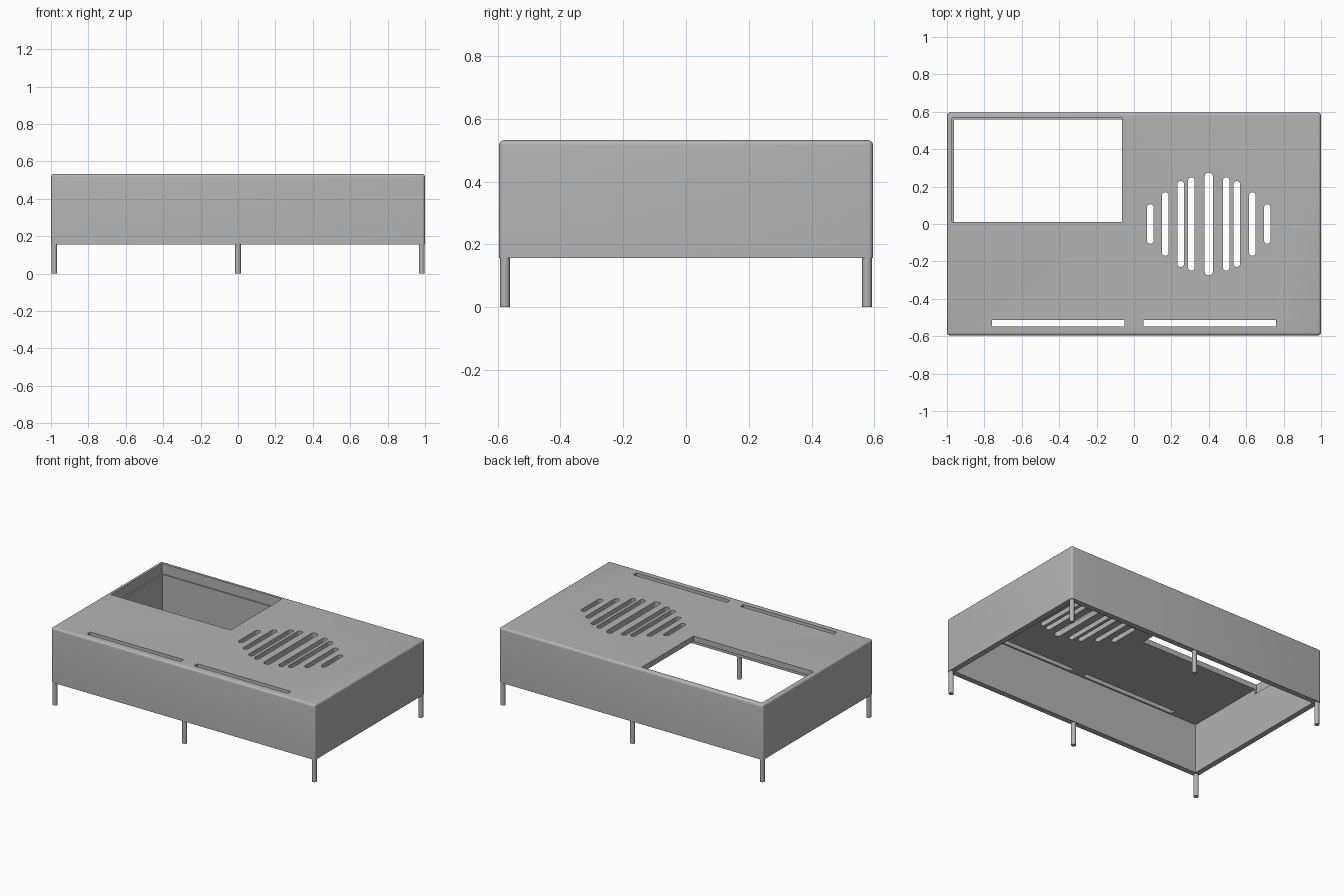
import bpy, bmesh, math
from mathutils import Matrix, Vector

if "Cube" in bpy.data.objects:
    bpy.data.objects.remove(bpy.data.objects["Cube"])

HALF_X, HALF_Y = 1.0, 0.596
BOTTOM, TOP = 0.156, 0.532
WALL, PLATE = 0.037, 0.037

grey = bpy.data.materials.new("plain grey")
grey.use_nodes = True
colour = (0.45, 0.45, 0.45, 1)
grey.diffuse_color = colour
grey.node_tree.nodes["Principled BSDF"].inputs["Base Color"].default_value = colour


def to_object(name, bm):
    mesh = bpy.data.meshes.new(name)
    bmesh.ops.recalc_face_normals(bm, faces=bm.faces)
    bm.to_mesh(mesh)
    bm.free()
    mesh.materials.append(grey)
    obj = bpy.data.objects.new(name, mesh)
    bpy.context.collection.objects.link(obj)
    return obj


def box(low, high):
    low, high = Vector(low), Vector(high)
    bm = bmesh.new()
    place = Matrix.Translation((low + high) / 2) @ Matrix.Diagonal((*(high - low), 1))
    bmesh.ops.create_cube(bm, size=1, matrix=place)
    return bm


def slot(x, half_length, width):
    """Upright prism with rounded ends, long along y."""
    bm = bmesh.new()
    r, steps, verts = width / 2, 8, []
    for end in (1, -1):
        for i in range(steps + 1):
            a = math.pi * i / steps + (0 if end > 0 else math.pi)
            y = end * (half_length - r) + r * math.sin(a)
            verts.append(bm.verts.new((x + r * math.cos(a), y, TOP - 0.1)))
    face = bm.faces.new(verts)
    side = bmesh.ops.extrude_face_region(bm, geom=[face])["geom"]
    moved = [v for v in side if isinstance(v, bmesh.types.BMVert)]
    bmesh.ops.translate(bm, verts=moved, vec=(0, 0, 0.2))
    return bm


def smooth(obj):
    bpy.ops.object.select_all(action="DESELECT")
    obj.select_set(True)
    bpy.context.view_layer.objects.active = obj
    bpy.ops.object.shade_smooth_by_angle(angle=math.radians(35))


# Outer case with rounded top and corner edges
bm = box((-HALF_X, -HALF_Y, BOTTOM), (HALF_X, HALF_Y, TOP))
edges = [e for e in bm.edges if max(v.co.z for v in e.verts) > BOTTOM + 0.01]
bmesh.ops.bevel(bm, geom=edges, offset=0.016, segments=5, profile=0.5, affect="EDGES")
case = to_object("case", bm)

# Hollow underside, square opening, long front slots
cutters = [
    box((-HALF_X + WALL, -HALF_Y + WALL, 0), (HALF_X - WALL, HALF_Y - WALL, TOP - PLATE)),
    box((-0.973, 0.01, TOP - 0.07), (-0.063, 0.567, TOP + 0.1)),
    box((-0.76, -0.549, TOP - 0.1), (-0.052, -0.514, TOP + 0.1)),
    box((0.052, -0.549, TOP - 0.1), (0.76, -0.514, TOP + 0.1)),
]
# Speaker-style grille, mirrored about its centre slot
cutters.append(slot(0.4, 0.275, 0.045))
for offset, half in ((0.093, 0.25), (0.15, 0.23), (0.233, 0.17), (0.313, 0.106)):
    cutters += [slot(0.4 + s * offset, half, 0.035) for s in (1, -1)]

helpers = []
for i, cut in enumerate(cutters):
    helper = to_object(f"cutter_{i}", cut)
    helper.hide_render = True
    helpers.append(helper)
    mod = case.modifiers.new(helper.name, "BOOLEAN")
    mod.operation, mod.solver, mod.object = "DIFFERENCE", "EXACT", helper

# Bake the cuts and drop the helpers
depsgraph = bpy.context.evaluated_depsgraph_get()
baked = bpy.data.meshes.new_from_object(case.evaluated_get(depsgraph))
case.modifiers.clear()
case.data = baked
for helper in helpers:
    bpy.data.objects.remove(helper)
smooth(case)

# Six thin round legs under the walls
for row, y in (("front", -0.577), ("back", 0.577)):
    for side, x in (("right", -0.982), ("middle", 0), ("left", 0.982)):
        bm = bmesh.new()
        bmesh.ops.create_cone(bm, cap_ends=True, segments=24, radius1=0.0155, radius2=0.0155,
                              depth=BOTTOM, matrix=Matrix.Translation((x, y, BOTTOM / 2)))
        smooth(to_object(f"{row}_{side}_leg", bm))
